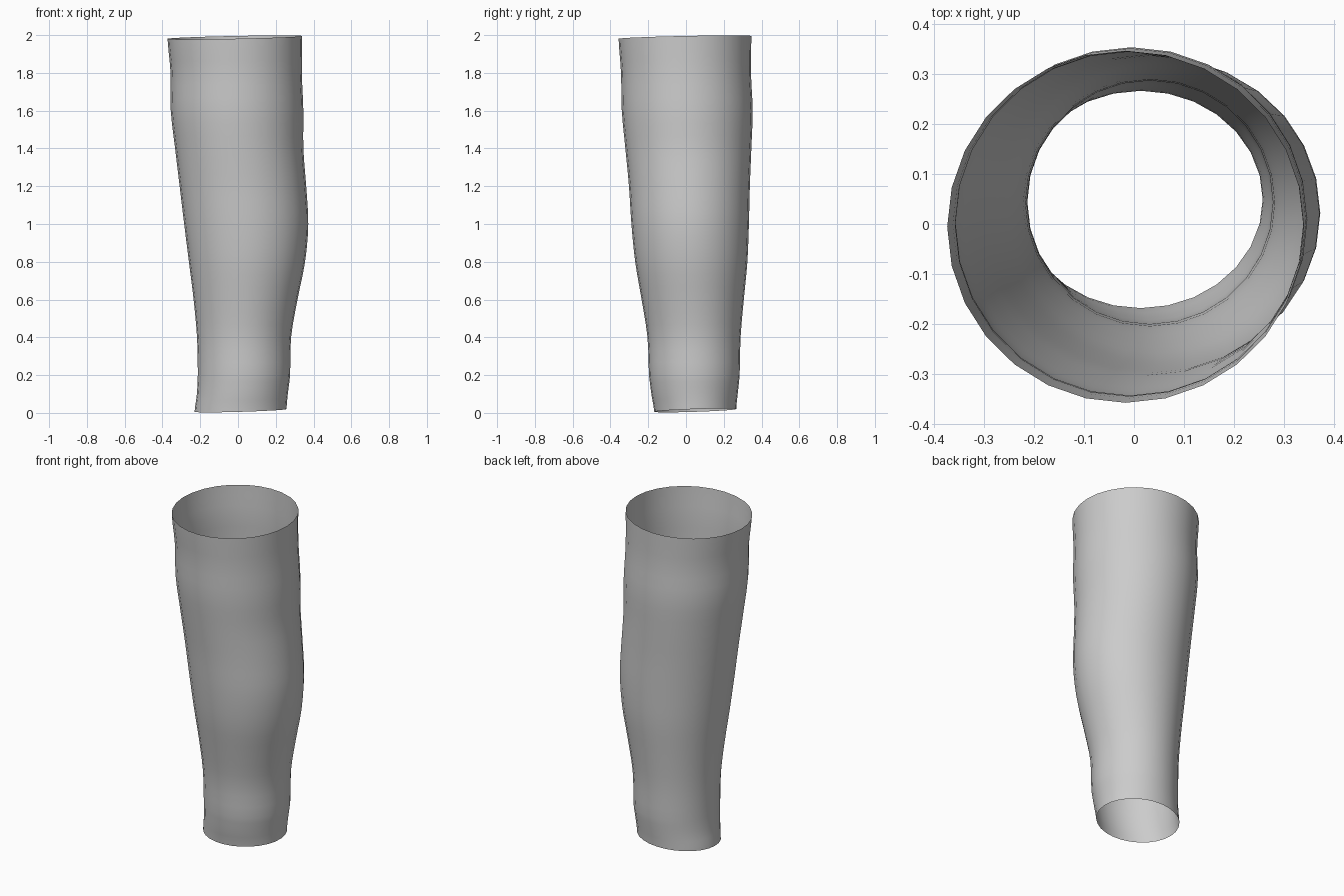
import bpy, bmesh, math

if "Cube" in bpy.data.objects:
    bpy.data.objects.remove(bpy.data.objects["Cube"])

SEGMENTS = 28
STEPS = 3  # rings between profile stations

# stations: z, x min, x max, y min, y max
STATIONS = [
    (0.013, -0.230, 0.257, -0.168, 0.266),
    (0.10, -0.218, 0.264, -0.183, 0.274),
    (0.20, -0.213, 0.276, -0.196, 0.284),
    (0.40, -0.217, 0.281, -0.204, 0.289),
    (0.60, -0.235, 0.315, -0.235, 0.306),
    (0.80, -0.260, 0.355, -0.269, 0.325),
    (1.00, -0.285, 0.372, -0.289, 0.333),
    (1.20, -0.309, 0.361, -0.302, 0.338),
    (1.40, -0.333, 0.346, -0.321, 0.346),
    (1.60, -0.356, 0.346, -0.340, 0.353),
    (1.80, -0.357, 0.338, -0.344, 0.344),
    (1.988, -0.373, 0.340, -0.357, 0.346),
]


def catmull(a, b, c, d, t):
    return 0.5 * (2*b + (c - a)*t + (2*a - 5*b + 4*c - d)*t*t + (3*b - a - 3*c + d)*t**3)


# smooth the profile between stations
rings = []
last = len(STATIONS) - 1
for i in range(last):
    p = [STATIONS[max(0, min(last, i + k))] for k in (-1, 0, 1, 2)]
    for s in range(STEPS):
        t = s / STEPS
        mid = [catmull(*v, t) for v in zip(*p)]
        mid[0] = p[1][0] + (p[2][0] - p[1][0]) * t
        rings.append(mid)
rings.append(STATIONS[-1])

# open sleeve, with both rims slightly tilted
bm = bmesh.new()
loops = []
for z, x0, x1, y0, y1 in rings:
    tilt = 0.008 * max(0, 1 - min(z, 2 - z) / 0.15)
    loop = []
    for k in range(SEGMENTS):
        a = 2 * math.pi * k / SEGMENTS
        c, s = math.cos(a), math.sin(a)
        loop.append(bm.verts.new(((x0 + x1)/2 + (x1 - x0)/2*c,
                                  (y0 + y1)/2 + (y1 - y0)/2*s,
                                  z + tilt * (c + s))))
    loops.append(loop)
for lo, hi in zip(loops, loops[1:]):
    for k in range(SEGMENTS):
        n = (k + 1) % SEGMENTS
        bm.faces.new((lo[k], lo[n], hi[n], hi[k])).smooth = True

mesh = bpy.data.meshes.new("sleeve")
bm.to_mesh(mesh)
bm.free()
bpy.context.collection.objects.link(bpy.data.objects.new("sleeve", mesh))
